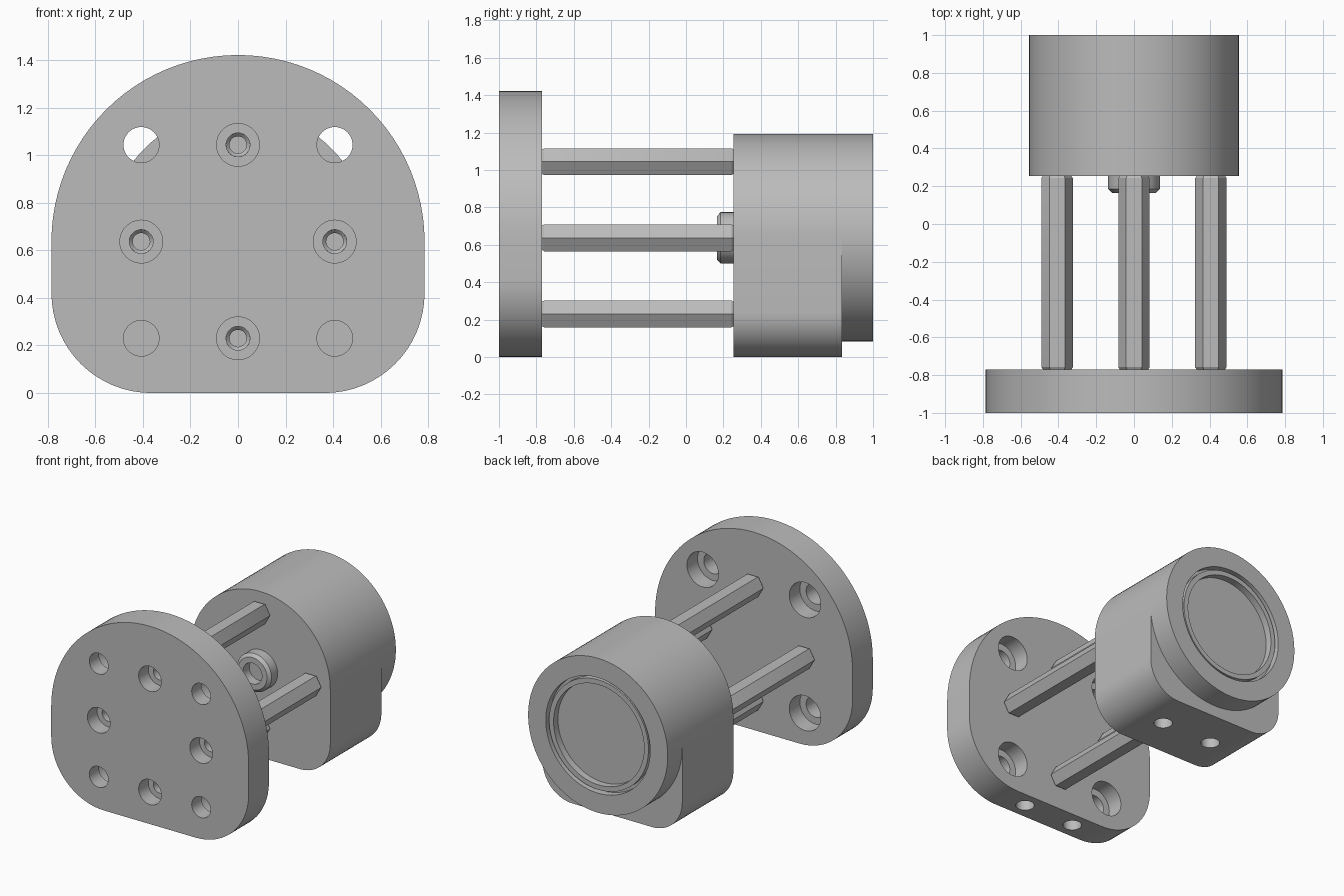
import bpy, bmesh, math
from mathutils import Matrix

cube = bpy.data.objects.get("Cube")
if cube:
    bpy.data.objects.remove(cube, do_unlink=True)

grey = bpy.data.materials.new("machined grey")
grey.use_nodes = True
color = (0.5, 0.5, 0.5, 1)
grey.diffuse_color = color
grey.node_tree.nodes["Principled BSDF"].inputs["Base Color"].default_value = color

AXIS_Z = 0.637   # height of the central axis
PITCH = 0.407    # spacing of the fixing pattern
FRONT, PLATE_BACK = -1.0, -0.77
BLOCK_FRONT, BLOCK_STEP, BACK = 0.255, 0.835, 1.0


def finish(bm, name):
    bmesh.ops.recalc_face_normals(bm, faces=bm.faces)
    mesh = bpy.data.meshes.new(name)
    bm.to_mesh(mesh)
    bm.free()
    mesh.materials.append(grey)
    obj = bpy.data.objects.new(name, mesh)
    bpy.context.collection.objects.link(obj)
    return obj


def activate(obj):
    bpy.ops.object.select_all(action="DESELECT")
    obj.select_set(True)
    bpy.context.view_layer.objects.active = obj


def smooth(obj):
    activate(obj)
    bpy.ops.object.shade_smooth_by_angle(angle=math.radians(30))


def lathe(name, profile, x=0, z=0, sides=48, matrix=None):
    """Spin (radius, y) points around the y axis, then move into place."""
    bm = bmesh.new()
    verts = [bm.verts.new((r, y, 0)) for r, y in profile]
    edges = [bm.edges.new(pair) for pair in zip(verts, verts[1:])]
    bmesh.ops.spin(bm, geom=verts + edges, cent=(0, 0, 0), axis=(0, 1, 0),
                   angle=math.tau, steps=sides, use_duplicate=False)
    bmesh.ops.remove_doubles(bm, verts=bm.verts, dist=0.0001)
    bm.transform(matrix or Matrix.Translation((x, 0, z)))
    return finish(bm, name)


def arched_prism(name, radius, corner, y0, y1):
    """Round-topped outline with rounded lower corners, extruded along y."""
    def arc(cx, cz, r, a0, a1, n):
        for i in range(n + 1):
            a = math.radians(a0 + (a1 - a0) * i / n)
            yield cx + r * math.cos(a), cz + r * math.sin(a)
    inset = radius - corner
    outline = [*arc(0, AXIS_Z, radius, 0, 180, 48),
               *arc(-inset, corner, corner, 180, 270, 16),
               *arc(inset, corner, corner, 270, 360, 16)]
    bm = bmesh.new()
    face = bm.faces.new([bm.verts.new((x, y0, z)) for x, z in outline])
    new = bmesh.ops.extrude_face_region(bm, geom=[face])["geom"]
    moved = [v for v in new if isinstance(v, bmesh.types.BMVert)]
    bmesh.ops.translate(bm, verts=moved, vec=(0, y1 - y0, 0))
    return finish(bm, name)


def cut(obj, cutter):
    cutter.hide_render = True
    mod = obj.modifiers.new("hole", "BOOLEAN")
    mod.operation, mod.solver, mod.object = "DIFFERENCE", "EXACT", cutter
    activate(obj)
    bpy.ops.object.modifier_apply(modifier=mod.name)
    bpy.data.objects.remove(cutter, do_unlink=True)


def cut_bottom_holes(obj, y):
    for x in (-0.205, 0.205):
        place = Matrix.Translation((x, y, 0)) @ Matrix.Rotation(math.pi / 2, 4, "X")
        cut(obj, lathe("hole_cutter", [(0, -0.05), (0.062, -0.05), (0.062, 0.2), (0, 0.22)],
                       sides=32, matrix=place))


cross = [(0, PITCH), (0, -PITCH), (PITCH, 0), (-PITCH, 0)]
corners = [(sx * PITCH, sz * PITCH) for sx in (-1, 1) for sz in (-1, 1)]

# Mounting plate with screw holes sunk from the front and from the back
plate = arched_prism("mounting_plate", 0.785, 0.42, FRONT, PLATE_BACK)
for x, z in cross:
    cut(plate, lathe("screw_cutter", [(0, -1.1), (0.09, -1.1), (0.09, -0.89),
                                      (0.05, -0.89), (0.05, -0.7), (0, -0.7)], x, AXIS_Z + z))
for x, z in corners:
    cut(plate, lathe("bolt_cutter", [(0, -1.1), (0.075, -1.1), (0.075, -0.89),
                                     (0.125, -0.89), (0.125, -0.7), (0, -0.7)], x, AXIS_Z + z))
cut_bottom_holes(plate, (FRONT + PLATE_BACK) / 2)
smooth(plate)

# Hexagonal standoffs with chamfered ends and a threaded front hole
for i, (x, z) in enumerate(cross):
    rod = lathe(f"standoff_{i + 1}", [
        (0, PLATE_BACK), (0.075, PLATE_BACK), (0.083, PLATE_BACK + 0.012),
        (0.083, BLOCK_FRONT - 0.012), (0.075, BLOCK_FRONT), (0, BLOCK_FRONT)],
        x, AXIS_Z + z, sides=6)
    cut(rod, lathe("thread_cutter", [(0, -0.8), (0.052, -0.8), (0.05, -0.765),
                                     (0.036, -0.75), (0.036, -0.55), (0, -0.55)],
                   x, AXIS_Z + z, sides=32))
    smooth(rod)

# Housing block
block = arched_prism("housing_block", 0.555, 0.24, BLOCK_FRONT, BLOCK_STEP)
cut_bottom_holes(block, (BLOCK_FRONT + BLOCK_STEP) / 2)
smooth(block)

# Round rear end with groove, raised ring and recessed centre
smooth(lathe("rear_cap", [
    (0, BLOCK_STEP), (0.555, BLOCK_STEP), (0.555, BACK), (0.415, BACK), (0.415, 0.95),
    (0.395, 0.95), (0.395, 0.99), (0.36, 0.99), (0.36, 0.94), (0, 0.94)],
    z=AXIS_Z, sides=96))

# Chamfered hub on the front of the housing
smooth(lathe("hub", [
    (0, 0.26), (0.137, 0.26), (0.137, 0.185), (0.115, 0.165), (0.075, 0.165),
    (0.075, 0.235), (0, 0.235)], z=AXIS_Z))
